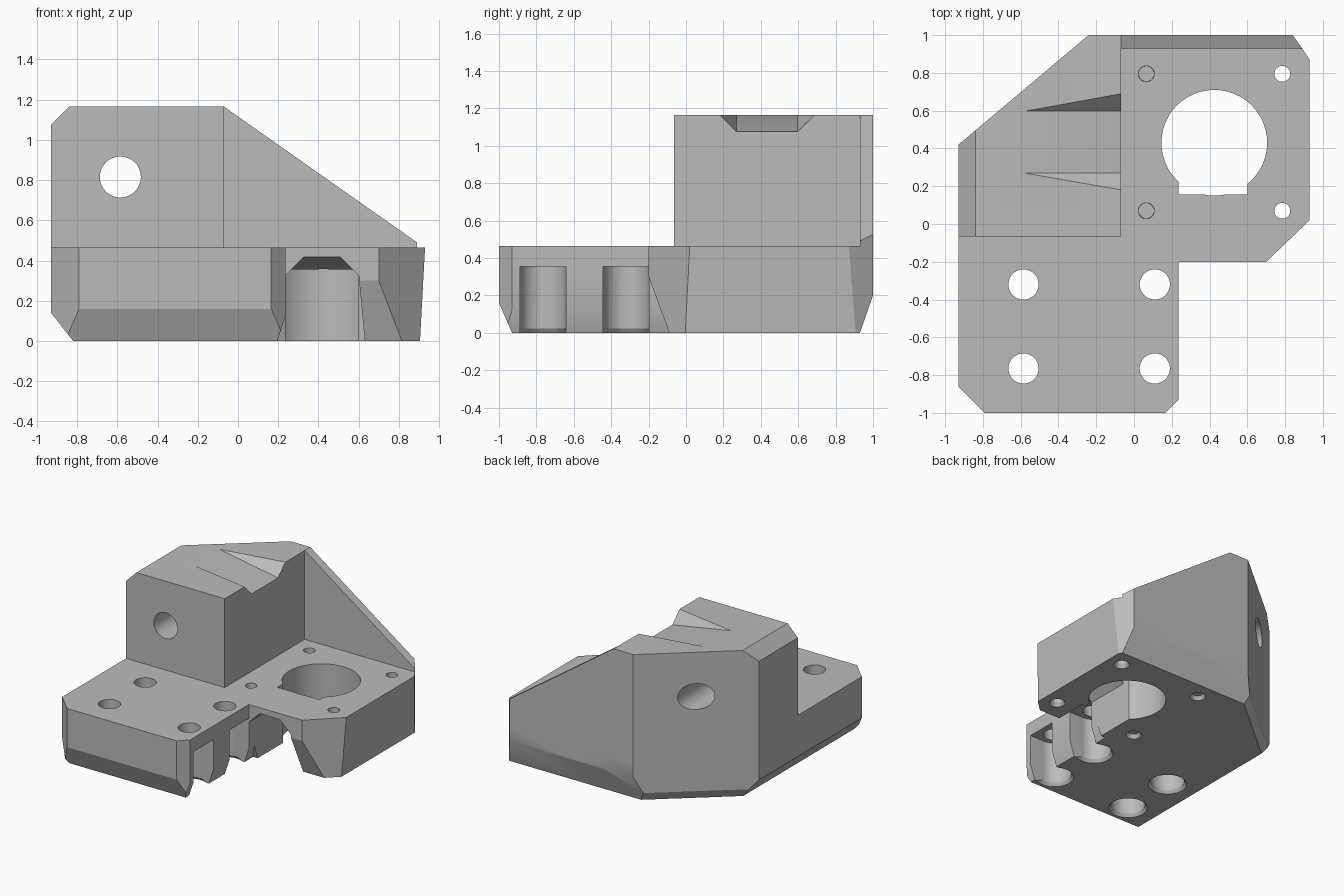
import bpy, bmesh, math
from mathutils import Vector, Matrix

cube = bpy.data.objects.get("Cube")
if cube:
    bpy.data.objects.remove(cube, do_unlink=True)

grey = bpy.data.materials.new("plain_grey")
grey.use_nodes = True
COLOUR = (0.5, 0.5, 0.5, 1)
grey.diffuse_color = COLOUR
grey.node_tree.nodes["Principled BSDF"].inputs["Base Color"].default_value = COLOUR


def finish(bm, name):
    bmesh.ops.recalc_face_normals(bm, faces=bm.faces)
    mesh = bpy.data.meshes.new(name)
    bm.to_mesh(mesh)
    bm.free()
    mesh.materials.append(grey)
    ob = bpy.data.objects.new(name, mesh)
    bpy.context.collection.objects.link(ob)
    return ob


def hull(points, name):
    bm = bmesh.new()
    for p in points:
        bm.verts.new(p)
    res = bmesh.ops.convex_hull(bm, input=bm.verts)
    loose = [v for v in res["geom_interior"] if isinstance(v, bmesh.types.BMVert)]
    bmesh.ops.delete(bm, geom=loose, context="VERTS")
    bmesh.ops.dissolve_limit(bm, angle_limit=0.01, verts=bm.verts, edges=bm.edges)
    return finish(bm, name)


def prism(outline, z0, z1, planes, name):
    """Extrude a convex outline, then trim it by (point, outward normal) planes."""
    bm = bmesh.new()
    face = bm.faces.new([bm.verts.new((x, y, z0)) for x, y in outline])
    ext = bmesh.ops.extrude_face_region(bm, geom=[face])["geom"]
    verts = [g for g in ext if isinstance(g, bmesh.types.BMVert)]
    bmesh.ops.translate(bm, verts=verts, vec=(0, 0, z1 - z0))
    for co, no in planes:
        geom = bm.verts[:] + bm.edges[:] + bm.faces[:]
        cut = bmesh.ops.bisect_plane(bm, geom=geom, plane_co=co, plane_no=no, clear_outer=True)
        edges = [g for g in cut["geom_cut"] if isinstance(g, bmesh.types.BMEdge)]
        if edges:
            bmesh.ops.contextual_create(bm, geom=edges)
    return finish(bm, name)


def cylinder(x, y, r, z0, z1, r_top=None, name="bore"):
    bm = bmesh.new()
    bmesh.ops.create_cone(bm, cap_ends=True, segments=48, radius1=r,
                          radius2=r if r_top is None else r_top, depth=z1 - z0,
                          matrix=Matrix.Translation((x, y, (z0 + z1) / 2)))
    return finish(bm, name)


def box(x0, x1, y0, y1, z0, z1, name="slot"):
    return prism([(x0, y0), (x1, y0), (x1, y1), (x0, y1)], z0, z1, [], name)


def combine(body, tool, operation):
    mod = body.modifiers.new(operation, "BOOLEAN")
    mod.operation, mod.object, mod.solver = operation, tool, "EXACT"
    bpy.context.view_layer.objects.active = body
    bpy.ops.object.modifier_apply(modifier=mod.name)
    bpy.data.objects.remove(tool, do_unlink=True)


TOP, DECK = 1.165, 0.465
back_bevel = ((0, 1, 0.2), (0, 0.2, -0.07))

# Main plate with bevelled lower edges
outline = [(-0.93, 0.42), (-0.24, 1), (0.235, 1), (0.235, -0.93),
           (0.165, -1), (-0.79, -1), (-0.93, -0.86)]
diagonal = Vector((-0.58, 0.69, 0)).normalized()
bracket = prism(outline, 0, DECK, [
    back_bevel,
    ((0, -1, 0.16), (0, -0.16, -0.07)),
    ((-0.93, 0, 0.14), (-0.14, 0, -0.11)),
    ((0.235, 0, 0.12), (0.12, 0, -0.04)),
    ((-0.93, 0.42, 0.07), diagonal * 0.07 + Vector((0, 0, -0.04))),
], "mount_bracket")

# Motor flange, drafted on the front and right
flange_outline = [(0, 1), (0.84, 1), (0.89, 0.93), (0.93, 0.87),
                  (0.93, 0.02), (0.7, -0.2), (0, -0.2)]
flange = prism(flange_outline, 0, DECK, [
    back_bevel,
    ((0, -0.2, 0.3), (0, -0.3, -0.11)),
    ((0.93, 0, DECK), (DECK, 0, -0.025)),
], "motor_flange")

# Tall block with a bevelled upper edge
block = prism([(-0.93, 0.42), (-0.24, 1), (-0.07, 1), (-0.07, -0.065), (-0.93, -0.065)],
              0.3, TOP, [((-0.93, 0, TOP - 0.09), (-1, 0, 1))], "tall_block")

# Sloping back rib
rib = prism([(-0.1, 0.93), (-0.1, 1), (0.84, 1), (0.89, 0.93)], 0.3, TOP,
            [((-0.07, 0, TOP), (0.675, 0, 0.96))], "back_rib")

for part in (flange, block, rib):
    combine(bracket, part, "UNION")

cutters = []

# Plate screw holes with counterbores; the right pair opens sideways
for x in (-0.585, 0.11):
    for y in (-0.32, -0.765):
        cutters += [cylinder(x, y, 0.08, -0.1, 0.6),
                    cylinder(x, y, 0.123, -0.1, 0.355),
                    cylinder(x, y, 0.14, -0.001, 0.025, 0.122)]
        if x > 0:
            cutters.append(box(x, 0.4, y - 0.1225, y + 0.1225, -0.1, 0.355))

# Motor screw holes
for x in (0.065, 0.785):
    for y in (0.07, 0.795):
        cutters += [cylinder(x, y, 0.042, -0.1, 0.6),
                    cylinder(x, y, 0.058, -0.001, 0.03, 0.041)]

# Motor bore, its flat key and the arched front channel
cutters.append(cylinder(0.425, 0.43, 0.28, -0.1, 0.6))
cutters.append(box(0.235, 0.6, 0.155, 0.4, -0.1, 0.6))
channel = []
for y, roof in ((-0.21, 0.42), (0.16, 0.355)):
    rise = roof - 0.325
    channel += [(x, y, z) for x, z in ((0.235, -0.1), (0.235, 0.325), (0.235 + rise, roof),
                                       (0.6 - rise, roof), (0.6, 0.325), (0.64, -0.1))]
cutters.append(hull(channel, "channel"))

# Cross hole through the block
rod = cylinder(0, 0, 0.102, -2, 2)
rod.data.transform(Matrix.Translation((-0.585, 0, 0.815)) @ Matrix.Rotation(math.pi / 2, 4, "X"))
cutters.append(rod)

# Tapered notch in the block top
notch = [(-0.58, 0.27, TOP), (-0.58, 0.597, TOP), (-0.065, 0.27, 1.075),
         (-0.065, 0.597, 1.075), (-0.065, 0.18, TOP), (-0.065, 0.69, TOP)]
notch += [(x, y, TOP + 0.1) for x, y, z in notch]
cutters.append(hull(notch, "notch"))

for tool in cutters:
    combine(bracket, tool, "DIFFERENCE")

bpy.ops.object.select_all(action="DESELECT")
bracket.select_set(True)
bpy.context.view_layer.objects.active = bracket
bpy.ops.object.shade_smooth_by_angle(angle=math.radians(20))
